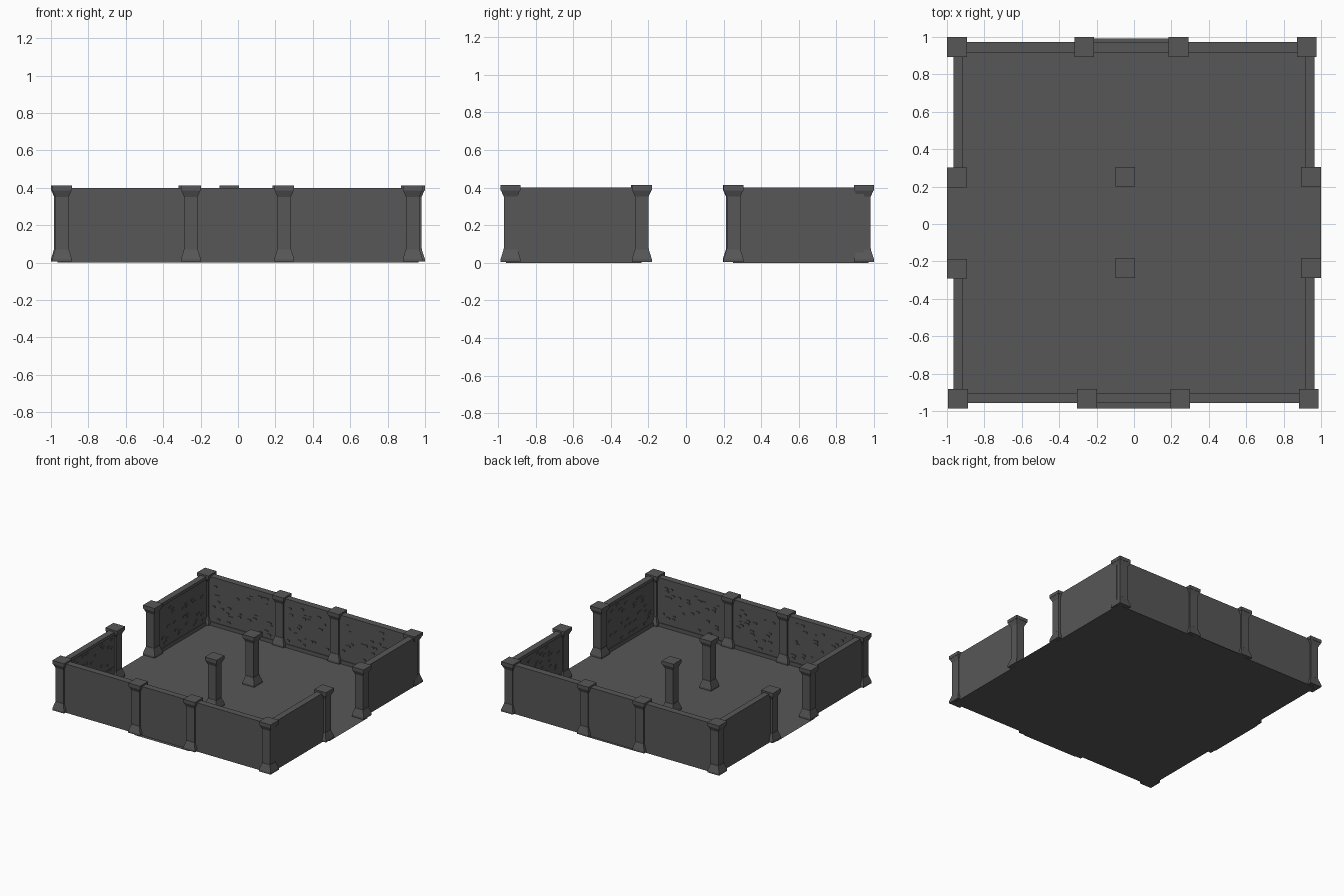
import bpy, bmesh, random

if "Cube" in bpy.data.objects:
    bpy.data.objects.remove(bpy.data.objects["Cube"])

random.seed(4)
stone = bpy.data.materials.new("dark grey stone")
stone.diffuse_color = (0.095, 0.095, 0.095, 1)
stone.use_nodes = True
stone.node_tree.nodes["Principled BSDF"].inputs["Base Color"].default_value = stone.diffuse_color


def finish(bm, name):
    bmesh.ops.recalc_face_normals(bm, faces=bm.faces)
    me = bpy.data.meshes.new(name)
    bm.to_mesh(me)
    bm.free()
    me.materials.append(stone)
    ob = bpy.data.objects.new(name, me)
    bpy.context.collection.objects.link(ob)
    return ob


def box(bm, x0, x1, y0, y1, z0, z1):
    vs = bmesh.ops.create_cube(bm, size=1)["verts"]
    for v in vs:
        v.co = ((x0 + x1) / 2 + v.co.x * (x1 - x0),
                (y0 + y1) / 2 + v.co.y * (y1 - y0),
                (z0 + z1) / 2 + v.co.z * (z1 - z0))


# Square pillar lofted from (half width, height) pairs
PROFILE = [(.053, .005), (.053, .02), (.037, .07), (.037, .075), (.036, .076),
           (.036, .352), (.051, .386), (.053, .386), (.053, .413)]


def pillar(name, x, y):
    bm = bmesh.new()
    rings = [[bm.verts.new((x + sx * h, y + sy * h, z))
              for sx, sy in ((-1, -1), (1, -1), (1, 1), (-1, 1))] for h, z in PROFILE]
    for a, b in zip(rings, rings[1:]):
        for i in range(4):
            j = (i + 1) % 4
            bm.faces.new((a[i], a[j], b[j], b[i]))
    bm.faces.new(rings[0][::-1])
    bm.faces.new(rings[-1])
    finish(bm, name)


groups = {
    "back_pillar": [(-.947, .947), (-.266, .947), (.238, .947), (.924, .947)],
    "front_pillar": [(-.941, -.934), (-.252, -.934), (.247, -.934), (.934, -.934)],
    "left_gate_pillar": [(-.947, .249), (-.947, -.239)],
    "right_gate_pillar": [(.946, .253), (.946, -.235)],
    "inner_pillar": [(-.047, .253), (-.047, -.235)],
}
for name, spots in groups.items():
    for i, (x, y) in enumerate(spots):
        pillar(f"{name}_{i + 1}", x, y)

# Thin floor with shallow tabs at the gates and the wall centres
bm = bmesh.new()
outline = [(-.955, -.957), (-.25, -.957), (-.25, -.986), (.25, -.986), (.25, -.957), (.96, -.957),
           (.96, -.24), (1, -.24), (1, .25), (.96, .25), (.96, .97), (.24, .97), (.24, .993),
           (-.265, .993), (-.265, .97), (-.955, .97), (-.955, .25), (-1, .25), (-1, -.24), (-.955, -.24)]
bm.faces.new([bm.verts.new((x, y, 0)) for x, y in outline])
finish(bm, "floor")


# Wall section: "along" runs u0..u1, outer and inner give its thickness
def wall(name, axis, u0, u1, outer, inner):
    bm = bmesh.new()
    s = 1 if inner > outer else -1

    def part(a, b, c, d, z0, z1):
        c, d = sorted((c, d))
        if axis == "x":
            box(bm, a, b, c, d, z0, z1)
        else:
            box(bm, c, d, a, b, z0, z1)

    face = inner - s * .006
    part(u0, u1, outer, face, 0, .4)            # wall body
    part(u0, u1, face, inner, 0, .03)           # inner plinth
    part(u0, u1, face, inner, .375, .4)         # inner rim
    # scattered raised bricks in courses on the inner face
    for k in range(int((u1 - u0) * 46)):
        w = random.uniform(.018, .036)
        u = random.uniform(u0 + .06, u1 - .06 - w)
        z = .055 + .024 * random.randrange(13)
        part(u, u + w, face - s * .002, face + s * .005, z, z + .014)
    finish(bm, name)


for i, (a, b) in enumerate([(-.947, -.266), (-.266, .238), (.238, .924)]):
    wall(f"back_wall_{i + 1}", "x", a, b, .972, .918)
for i, (a, b) in enumerate([(-.941, -.252), (-.252, .247), (.247, .934)]):
    wall(f"front_wall_{i + 1}", "x", a, b, -.958, -.905)
for i, (a, b) in enumerate([(-.934, -.237), (.251, .947)]):
    wall(f"left_wall_{i + 1}", "y", a, b, -.966, -.916)
    wall(f"right_wall_{i + 1}", "y", a, b, .966, .914)
